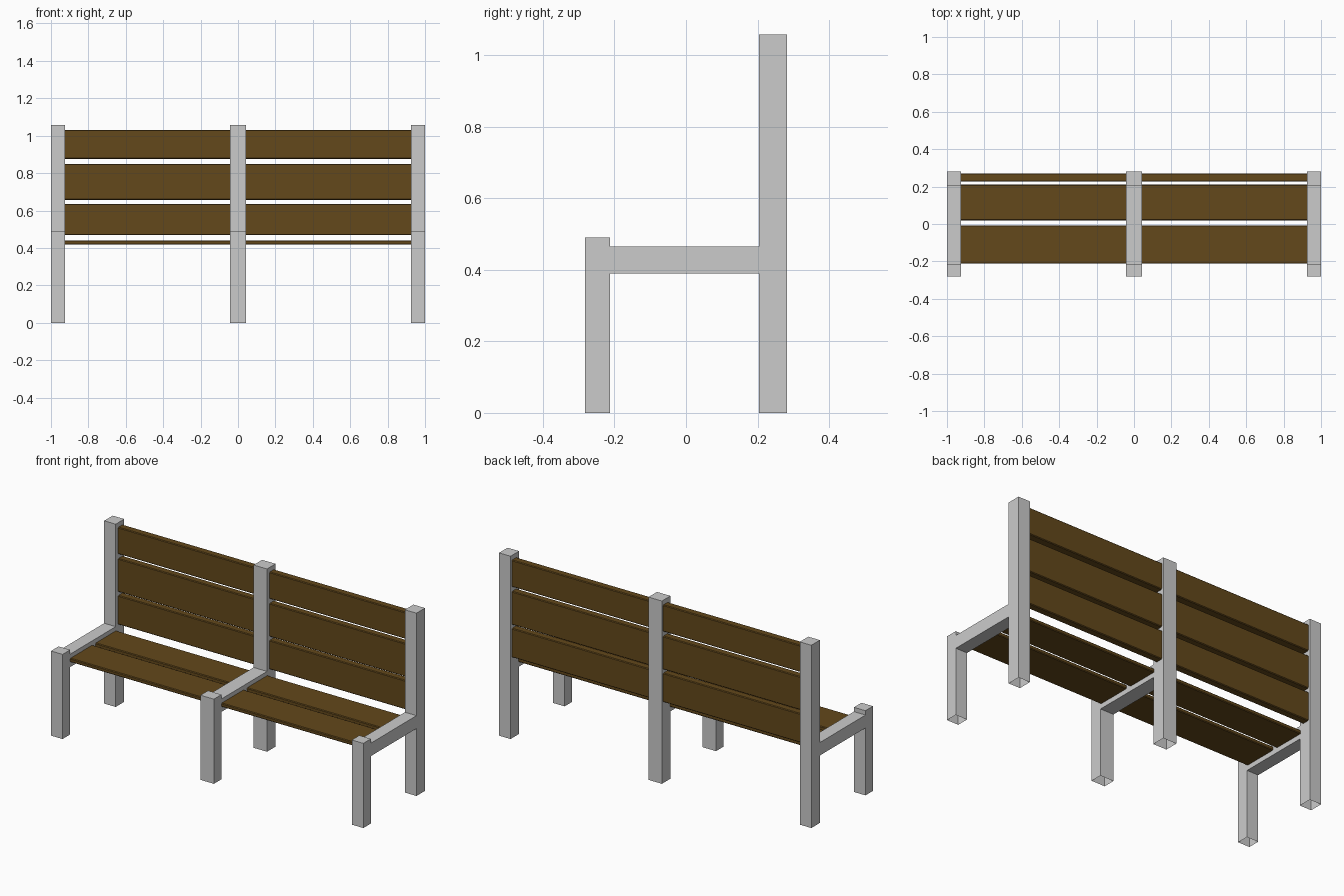
import bpy, bmesh

if "Cube" in bpy.data.objects:
    bpy.data.objects.remove(bpy.data.objects["Cube"])

wood = bpy.data.materials.new("wood")
wood.diffuse_color = (0.125, 0.065, 0.011, 1)
wood.use_nodes = True
wood.node_tree.nodes["Principled BSDF"].inputs["Base Color"].default_value = wood.diffuse_color


def finish(name, bm, mat=None):
    bmesh.ops.recalc_face_normals(bm, faces=bm.faces)
    me = bpy.data.meshes.new(name)
    bm.to_mesh(me)
    bm.free()
    ob = bpy.data.objects.new(name, me)
    bpy.context.collection.objects.link(ob)
    if mat:
        me.materials.append(mat)
    return ob


def box(bm, x, y, z):
    v = bmesh.ops.create_cube(bm, size=1)["verts"]
    for p in v:
        p.co = [lo + (c + 0.5) * (hi - lo) for c, (lo, hi) in zip(p.co, (x, y, z))]
    return v


# Frames: front leg, rail and tall back post, with open leg bottoms
def frame(name, x0, x1):
    bm = bmesh.new()
    for y, z in (((-0.282, -0.213), (0, 0.49)),
                 ((0.204, 0.282), (0, 1.058))):
        box(bm, (x0, x1), y, z)
    bottoms = [f for f in bm.faces if all(v.co.z < 0.001 for v in f.verts)]
    bmesh.ops.delete(bm, geom=bottoms, context='FACES')
    # rail between leg and post
    box(bm, (x0, x1), (-0.213, 0.204), (0.39, 0.465))
    ends = [f for f in bm.faces
            if all(0.38 < v.co.z < 0.47 for v in f.verts) and abs(f.normal.y) > 0.9]
    bmesh.ops.delete(bm, geom=ends, context='FACES')
    finish(name, bm)


frame("left_frame", -1, -0.926)
frame("middle_frame", -0.043, 0.043)
frame("right_frame", 0.926, 1)


# Planks: one board per bay, with slightly chamfered long edges
def planks(name, y, z):
    for side, x in (("left", (-0.926, -0.043)), ("right", (0.043, 0.926))):
        bm = bmesh.new()
        box(bm, x, y, z)
        long_edges = [e for e in bm.edges
                      if abs(e.verts[0].co.x - e.verts[1].co.x) > 0.5]
        bmesh.ops.bevel(bm, geom=long_edges, offset=0.004, segments=1,
                        affect='EDGES', profile=0.5)
        finish(f"{name}_{side}", bm, wood)


for i, y in enumerate(((-0.212, -0.008), (0.02, 0.21))):
    planks(f"seat_plank_{i + 1}", y, (0.418, 0.44))
for i, z in enumerate(((0.468, 0.636), (0.657, 0.85), (0.876, 1.031))):
    planks(f"back_plank_{i + 1}", (0.227, 0.27), z)
